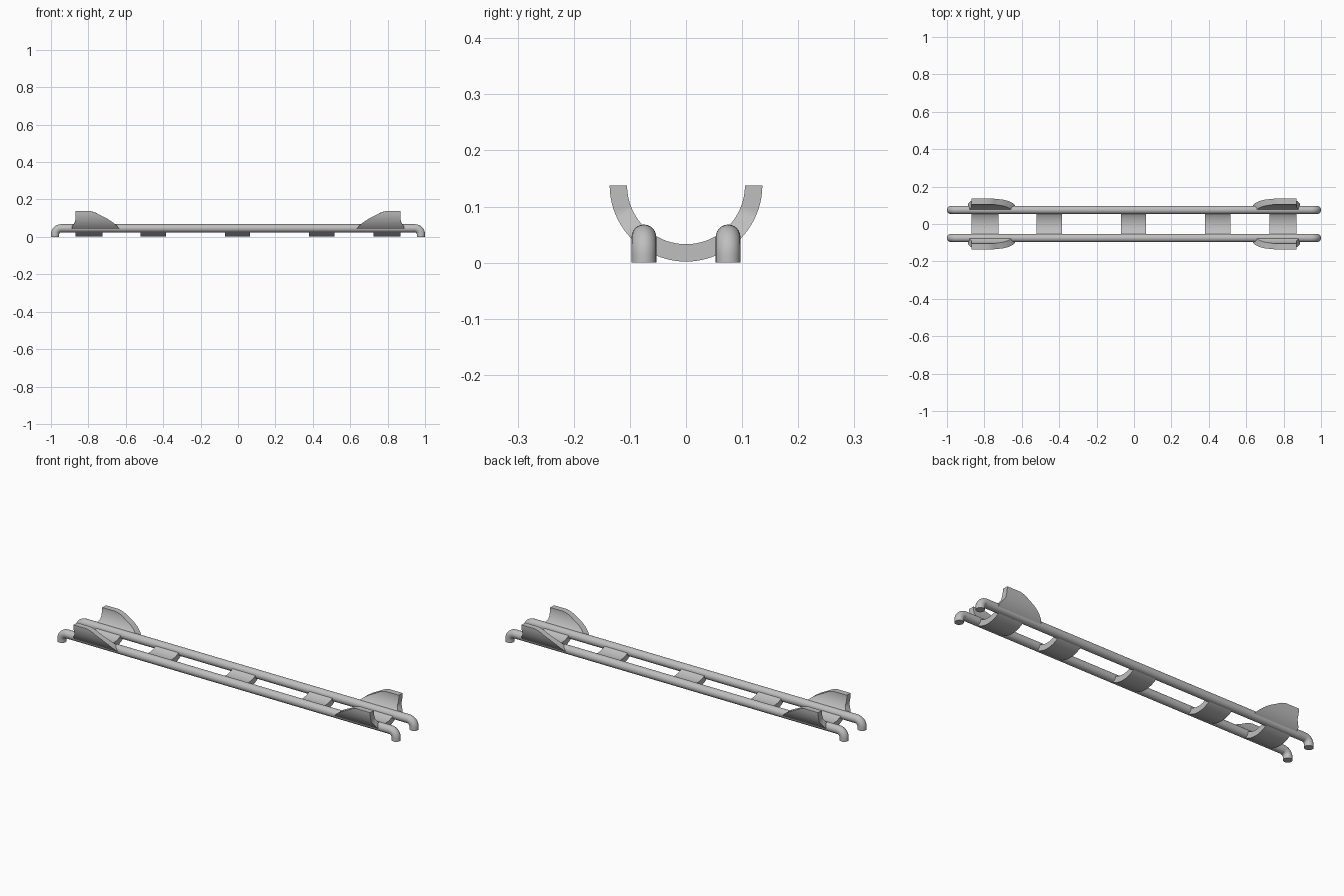
import bpy, bmesh, math

if "Cube" in bpy.data.objects:
    bpy.data.objects.remove(bpy.data.objects["Cube"])

grey = bpy.data.materials.new("light grey")
grey.diffuse_color = (0.52, 0.52, 0.52, 1)
grey.use_nodes = True
grey.node_tree.nodes["Principled BSDF"].inputs["Base Color"].default_value = grey.diffuse_color

RAIL_Y, RAIL_Z, RAIL_R = 0.075, 0.046, 0.022
ARC_Z, R_IN, R_OUT = 0.138, 0.105, 0.136   # cradle arc centre height and radii
RAIL_ANGLE = 39.5                          # where the arc passes through a rail


def finish(name, bm):
    bmesh.ops.recalc_face_normals(bm, faces=bm.faces)
    me = bpy.data.meshes.new(name)
    bm.to_mesh(me)
    bm.free()
    me.materials.append(grey)
    ob = bpy.data.objects.new(name, me)
    bpy.context.collection.objects.link(ob)
    bpy.ops.object.select_all(action='DESELECT')
    ob.select_set(True)
    bpy.context.view_layer.objects.active = ob
    bpy.ops.object.shade_smooth_by_angle(angle=math.radians(35))
    return ob


def loft(name, rings):
    """Skin a list of closed rings and cap both ends."""
    bm = bmesh.new()
    vs = [[bm.verts.new(p) for p in ring] for ring in rings]
    n = len(vs[0])
    for a, b in zip(vs, vs[1:]):
        for i in range(n):
            bm.faces.new((a[i], a[(i + 1) % n], b[(i + 1) % n], b[i]))
    bm.faces.new(vs[0])
    bm.faces.new(vs[-1])
    return finish(name, bm)


def rail(name, y):
    # path in the xz plane: foot, bend, long straight, bend, foot
    leg_x, bend = 0.978, 0.032
    half = [(leg_x, 0.0, 0.0)]
    for i in range(9):
        t = math.radians(90 * i / 8)
        half.append((leg_x - bend + bend * math.cos(t),
                     RAIL_Z - bend + bend * math.sin(t), t))
    path = half + [(-x, z, math.pi - t) for x, z, t in reversed(half)]
    rings = []
    for x, z, t in path:
        ring = []
        for k in range(24):
            a = 2 * math.pi * k / 24
            r = RAIL_R * math.cos(a)
            ring.append((x + r * math.cos(t), y + RAIL_R * math.sin(a),
                         max(0, z + r * math.sin(t))))
        rings.append(ring)
    return loft(name, rings)


def band(name, a0, a1, steps, start, end):
    """Curved plate following the arc; start and end give x at height z."""
    rings = []
    for i in range(steps + 1):
        a = math.radians(a0 + (a1 - a0) * i / steps)
        ring = []
        pts = [(r * math.sin(a), max(0, ARC_Z - r * math.cos(a))) for r in (R_IN, R_OUT)]
        (yi, zi), (yo, zo) = pts
        ring = [(start(zi), yi, zi), (end(zi), yi, zi),
                (end(zo), yo, zo), (start(zo), yo, zo)]
        rings.append(ring)
    return loft(name, rings)


def lookup(table):
    def f(z):
        if z <= table[0][0]:
            return table[0][1]
        for (z0, x0), (z1, x1) in zip(table, table[1:]):
            if z <= z1:
                return x0 + (x1 - x0) * (z - z0) / (z1 - z0)
        return table[-1][1]
    return f


# side rails with turned-down feet
for tag, y in (("front", -RAIL_Y), ("back", RAIL_Y)):
    rail(tag + "_rail", y)

# curved cross struts between the rails
for i, x in enumerate((-0.4525, -0.0025, 0.4475)):
    band(f"cross_strut_{i + 1}", -RAIL_ANGLE, RAIL_ANGLE, 16,
         lambda z, x=x: x - 0.0675, lambda z, x=x: x + 0.0675)

# end cradles: a bottom plate and two swept side wings
outer_edge = lookup([(0.055, 0.888), (0.07, 0.878), (0.085, 0.868), (0.138, 0.868)])
inner_edge = lookup([(0.045, 0.635), (0.06, 0.648), (0.08, 0.672), (0.098, 0.70),
                     (0.115, 0.735), (0.128, 0.757), (0.135, 0.775), (0.138, 0.79)])
for tag, s in (("left", -1), ("right", 1)):
    band(tag + "_cradle_base", -RAIL_ANGLE, RAIL_ANGLE, 16,
         lambda z, s=s: s * 0.868, lambda z, s=s: s * 0.724)
    for side, m in (("front", -1), ("back", 1)):
        band(f"{tag}_cradle_{side}_wing", m * RAIL_ANGLE, m * 90, 18,
             lambda z, s=s: s * outer_edge(z), lambda z, s=s: s * inner_edge(z))
